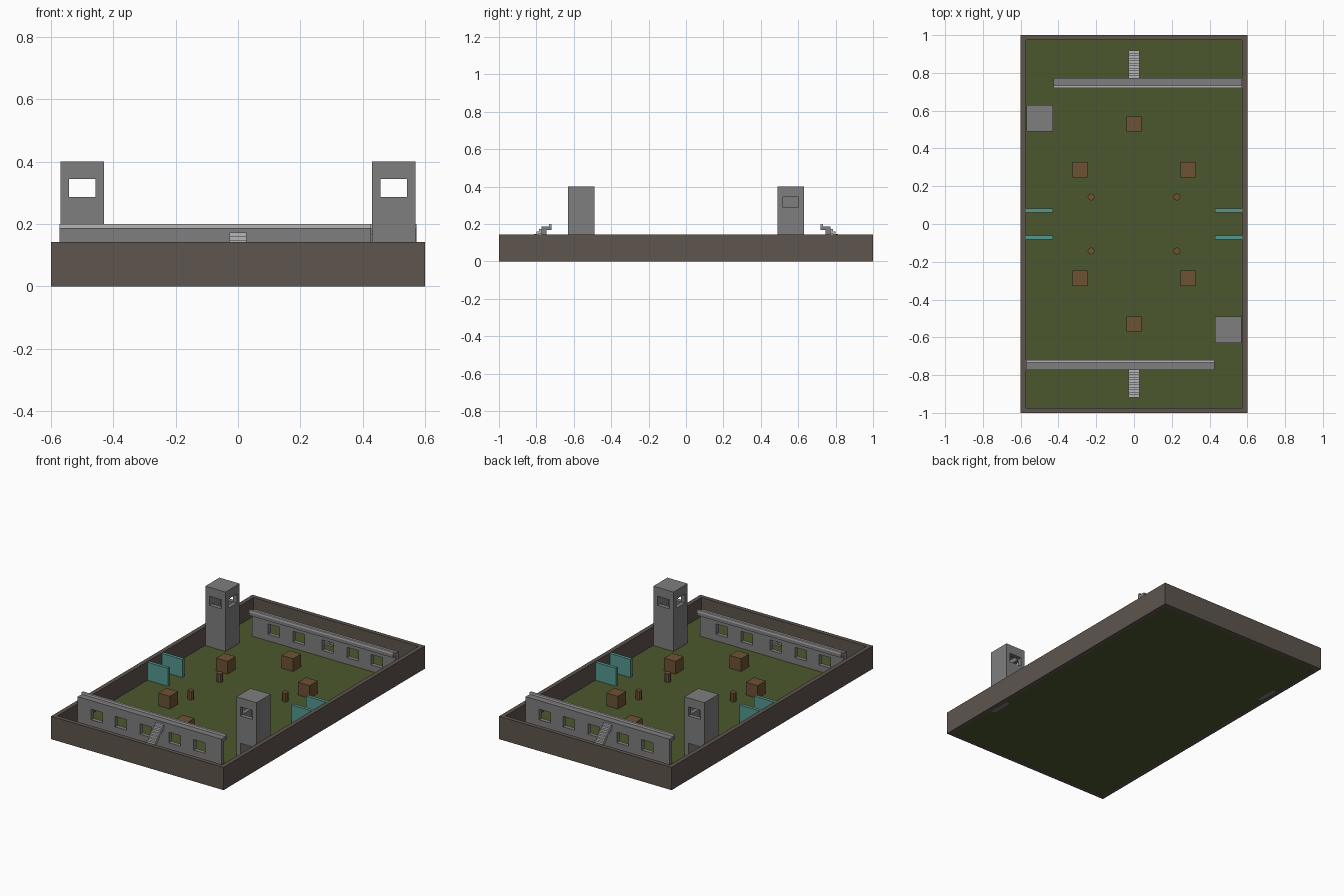
import bpy, bmesh, math

if "Cube" in bpy.data.objects:
    bpy.data.objects.remove(bpy.data.objects["Cube"])

U = 0.08 / 6  # small building unit
F = 2 * U     # floor level / wall thickness


def material(name, rgb):
    m = bpy.data.materials.new(name)
    m.diffuse_color = (*rgb, 1)
    m.use_nodes = True
    m.node_tree.nodes["Principled BSDF"].inputs["Base Color"].default_value = m.diffuse_color
    return m


RIM = material("earth brown", (0.112, 0.090, 0.075))
GRASS = material("grass green", (0.072, 0.095, 0.026))
GREY = material("concrete grey", (0.21, 0.21, 0.21))
PALE = material("pale grey", (0.46, 0.47, 0.46))
WOOD = material("crate brown", (0.155, 0.085, 0.036))
TEAL = material("teal", (0.09, 0.31, 0.28))


def finish(name, bm, mat):
    bmesh.ops.recalc_face_normals(bm, faces=bm.faces)
    me = bpy.data.meshes.new(name)
    bm.to_mesh(me)
    bm.free()
    ob = bpy.data.objects.new(name, me)
    bpy.context.collection.objects.link(ob)
    if mat:
        me.materials.append(mat)
    return ob


def prism_x(name, profile, x0, x1, mat, s=1):
    """Extrude a (y, z) profile along x; s=-1 turns it half round the centre."""
    bm = bmesh.new()
    f = bm.faces.new([bm.verts.new((s * x0, s * y, z)) for y, z in profile])
    r = bmesh.ops.extrude_face_region(bm, geom=[f])
    for v in r["geom"]:
        if isinstance(v, bmesh.types.BMVert):
            v.co.x = s * x1
    return finish(name, bm, mat)


def box(name, x0, x1, y0, y1, z0, z1, mat=None, s=1):
    return prism_x(name, [(y0, z0), (y1, z0), (y1, z1), (y0, z1)], x0, x1, mat, s)


def cut(ob, *dims, s=1):
    c = box("cutter", *dims, s=s)
    c.hide_render = True
    m = ob.modifiers.new("cut", 'BOOLEAN')
    m.operation, m.solver, m.object = 'DIFFERENCE', 'EXACT', c
    bpy.context.view_layer.objects.active = ob
    bpy.ops.object.modifier_apply(modifier=m.name)
    bpy.data.objects.remove(c)


# Tray: rim and grass floor
rim = box("rim", -0.6, 0.6, -1, 1, 0, 0.143, RIM)
cut(rim, -0.573, 0.573, -0.973, 0.973, -0.1, 0.3)
box("grass_floor", -0.573, 0.573, -0.973, 0.973, 0.0005, F, GRASS)

for s in (1, -1):
    # Long wall with overhanging ledge and five openings
    wall = prism_x("long_wall", [(-0.773, F), (-0.747, F), (-0.747, 0.167), (-0.72, 0.167),
                                 (-0.72, 0.187), (-0.773, 0.187)], -0.573, 0.427, GREY, s)
    for x in (-0.44, -0.273, -0.1, 0.1, 0.273):
        cut(wall, x - 0.04, x + 0.04, -0.85, -0.735, 0.067, 0.133, s=s)
    box("parapet", -0.573, 0.427, -0.733, -0.72, 0.187, 0.2, PALE, s)

    # Stairs as one zigzag ribbon
    pts = []
    for i in range(11):
        y, z = -0.773 - i * U, 0.173 - i * U
        pts += [(y, z), (y - U, z)]
    pts.append((pts[-1][0], F))
    under = []
    for i in range(10):
        y, z = -0.773 - i * U, 0.173 - i * U - 2 * U
        under += [(y, z), (y - U, z)]
    prism_x("stairs", pts + under[::-1], -0.028, 0.028, PALE, s)

    # Watch tower: hollow, windows on three sides, door at the end side
    tower = box("tower", 0.43, 0.57, -0.63, -0.49, F, 0.4, GREY, s)
    cut(tower, 0.457, 0.543, -0.603, -0.517, -0.1, 0.373, s=s)
    cut(tower, 0.4575, 0.5425, -0.7, -0.4, 0.287, 0.344, s=s)
    cut(tower, 0.4, 0.5, -0.6025, -0.5175, 0.287, 0.344, s=s)
    cut(tower, 0.4575, 0.5425, -0.7, -0.55, -0.1, 0.115, s=s)
    box("tower_footing", 0.543, 0.57, -0.63, -0.49, 0, F, GREY, s)

    # Crates
    for x, y in ((0, 0.53), (0.285, 0.287), (-0.285, 0.287)):
        box("crate", x - 0.04, x + 0.04, y - 0.04, y + 0.04, F, F + 0.08, WOOD, s)

    # Barrels and teal screens
    for t in (1, -1):
        bm = bmesh.new()
        bmesh.ops.create_cone(bm, cap_ends=True, segments=8, radius1=0.019, radius2=0.019, depth=0.054)
        barrel = finish("barrel", bm, WOOD)
        barrel.location = (0.227 * s, 0.143 * t, F + 0.027)
        y = 0.072 * t
        box("screen", 0.43, 0.573, y - 0.01, y + 0.01, F, 0.14, TEAL, s)
